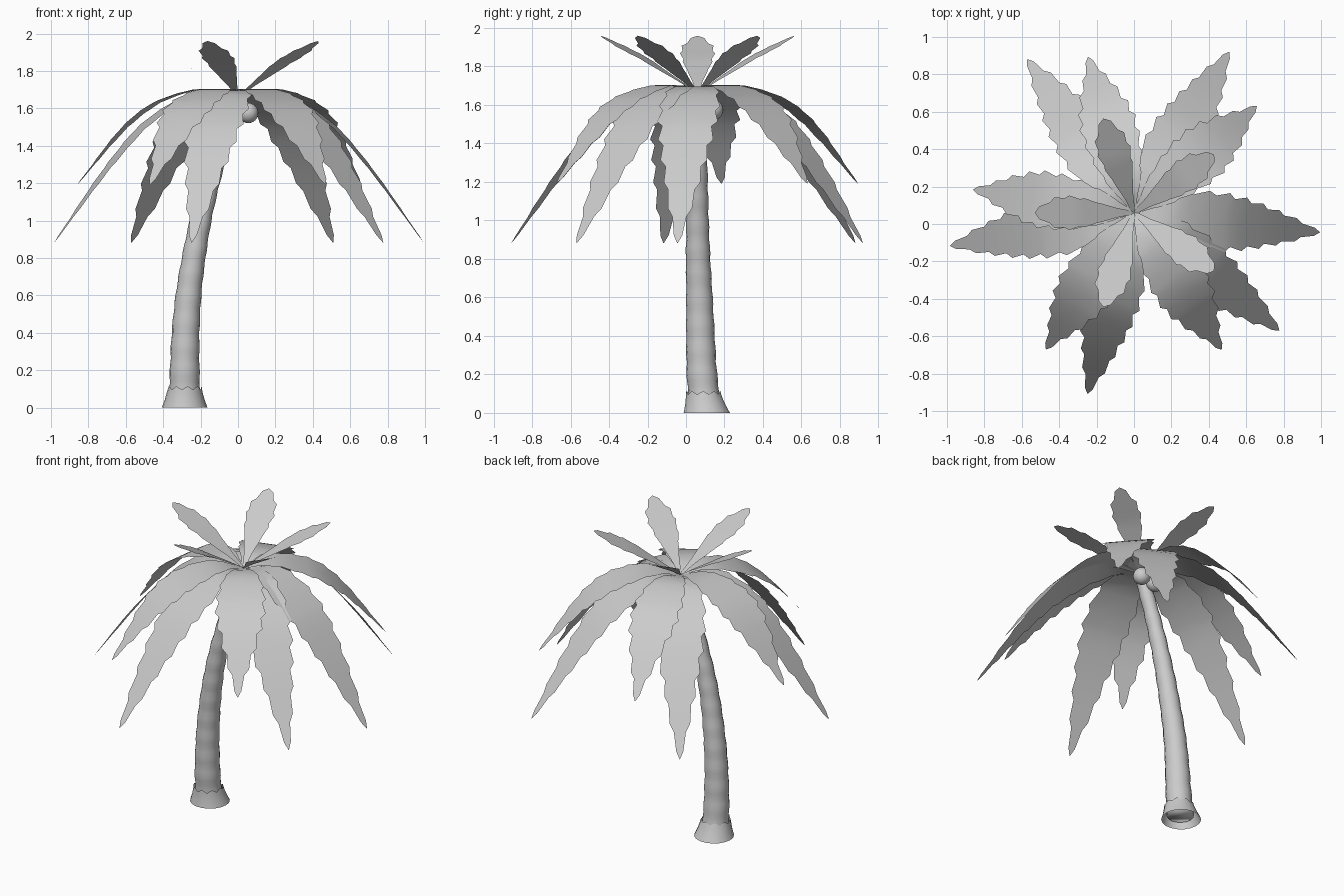
import bpy
import bmesh
import math
from mathutils import Vector

if "Cube" in bpy.data.objects:
    bpy.data.objects.remove(bpy.data.objects["Cube"])

grey = bpy.data.materials.new("plain grey")
grey.use_nodes = True
grey.diffuse_color = (0.6, 0.6, 0.6, 1)
grey.node_tree.nodes["Principled BSDF"].inputs["Base Color"].default_value = (0.6, 0.6, 0.6, 1)

CROWN = Vector((0, 0.06, 0))


def finish(bm, name):
    """Turn a bmesh into a smooth grey object."""
    mesh = bpy.data.meshes.new(name)
    bm.to_mesh(mesh)
    bm.free()
    mesh.materials.append(grey)
    mesh.shade_smooth()
    obj = bpy.data.objects.new(name, mesh)
    bpy.context.collection.objects.link(obj)
    return obj


def smooth_path(points, steps):
    """Resample control points along a smooth curve through them."""
    pts = [Vector(p) for p in points]
    pts = [2 * pts[0] - pts[1]] + pts + [2 * pts[-1] - pts[-2]]
    path = []
    for a, b, c, d in zip(pts, pts[1:], pts[2:], pts[3:]):
        for i in range(steps):
            t = i / steps
            path.append(b + (c - a) * t / 2
                        + (a - b * 2.5 + c * 2 - d / 2) * t * t
                        + (b * 1.5 - a / 2 - c * 1.5 + d / 2) * t ** 3)
    return path + [pts[-2]]


def loft(bm, rings):
    """Bridge closed rings of points with quads."""
    rows = [[bm.verts.new(p) for p in ring] for ring in rings]
    for low, high in zip(rows, rows[1:]):
        for i in range(len(low)):
            j = (i + 1) % len(low)
            bm.faces.new((low[i], low[j], high[j], high[i]))
    return rows


def circle(centre, radius, sides, wave=0):
    """Horizontal ring, optionally with a zigzag in height."""
    return [centre + Vector((radius * math.cos(math.tau * i / sides),
                             radius * math.sin(math.tau * i / sides),
                             wave * (-1) ** i)) for i in range(sides)]


def frond(name, profile, heading):
    """Toothed leaf; profile rows hold reach, height and half width."""
    out = Vector((math.cos(heading), math.sin(heading), 0))
    side = Vector((-out.y, out.x, 0))
    up = Vector((0, 0, 1))
    bm = bmesh.new()
    rows = []
    path = smooth_path(profile, 2)
    for i, (reach, height, half) in enumerate(path):
        spine = CROWN + out * reach + up * height
        if i == len(path) - 1:
            rows.append([bm.verts.new(spine)] * 3)
            continue
        # every second row is a tooth that sweeps towards the tip
        half = max(half, 0.008) * (1.08 if i % 2 else 0.92)
        sweep = (path[i + 1] - path[i]) * (0.4 if i % 2 else 0)
        edge = spine + out * sweep.x + up * sweep.y
        rows.append([bm.verts.new(p) for p in
                     (edge - side * half, spine, edge + side * half)])
    for a, b in zip(rows, rows[1:]):
        for k in range(2):
            corners = dict.fromkeys((a[k], b[k], b[k + 1], a[k + 1]))
            bm.faces.new(list(corners))
    return finish(bm, name)


# Leaf tiers: reach, height, half width
lower = [(0, 1.65, 0.01), (.16, 1.695, .11), (.3, 1.65, .14), (.43, 1.57, .15),
         (.53, 1.49, .14), (.62, 1.39, .125), (.71, 1.28, .1), (.8, 1.16, .075),
         (.9, 1.02, .04), (1, .88, 0)]
middle = [(0, 1.66, 0.01), (.12, 1.7, .07), (.23, 1.7, .11), (.34, 1.67, .135),
          (.44, 1.63, .145), (.53, 1.57, .14), (.61, 1.5, .115), (.7, 1.4, .08),
          (.78, 1.3, .04), (.87, 1.19, 0)]
upper = [(0, 1.66, 0.01), (.1, 1.725, .03), (.2, 1.785, .06), (.29, 1.84, .08),
         (.37, 1.88, .085), (.45, 1.92, .06), (.53, 1.96, 0)]

for tier, profile, count, start, step in (("lower", lower, 6, -6, 65.4),
                                          ("middle", middle, 5, 41, 65.4),
                                          ("upper", upper, 5, 36, 72)):
    for n in range(count):
        frond(f"{tier}_leaf_{n + 1}", profile, math.radians(start + n * step))

# Leaning trunk with swollen growth rings
spine = smooth_path([(-.285, .1, .03), (-.285, .083, .2), (-.28, .075, .4),
                     (-.265, .07, .6), (-.237, .063, .8), (-.2, .06, 1),
                     (-.15, .06, 1.2), (-.085, .06, 1.42), (0, .06, 1.66)], 6)
bm = bmesh.new()
rings = []
for p in spine:
    swell = 0.005 * abs(math.sin(math.pi * p.z / 0.13))
    rings.append(circle(p, 0.085 - 0.026 * p.z + swell - 0.004, 16))
rows = loft(bm, rings)
bm.faces.new(rows[-1])
bm.faces.new(rows[0][::-1])
finish(bm, "trunk")

# Flared, open collar around the foot
bm = bmesh.new()
foot = Vector((-.285, .108, 0))
lean = Vector((0, -.18, 1))
loft(bm, [circle(foot + lean * z, r, 18, w) for z, r, w in
          ((0, .122, 0), (.04, .107, 0), (.08, .096, 0), (.105, .09, .009))])
finish(bm, "root_collar")

# Pair of coconuts under the crown
for name, x, y in (("left_coconut", .055, .14), ("right_coconut", -.06, .125)):
    bm = bmesh.new()
    bmesh.ops.create_uvsphere(bm, u_segments=20, v_segments=12, radius=0.054)
    finish(bm, name).location = (x, y, 1.575)
